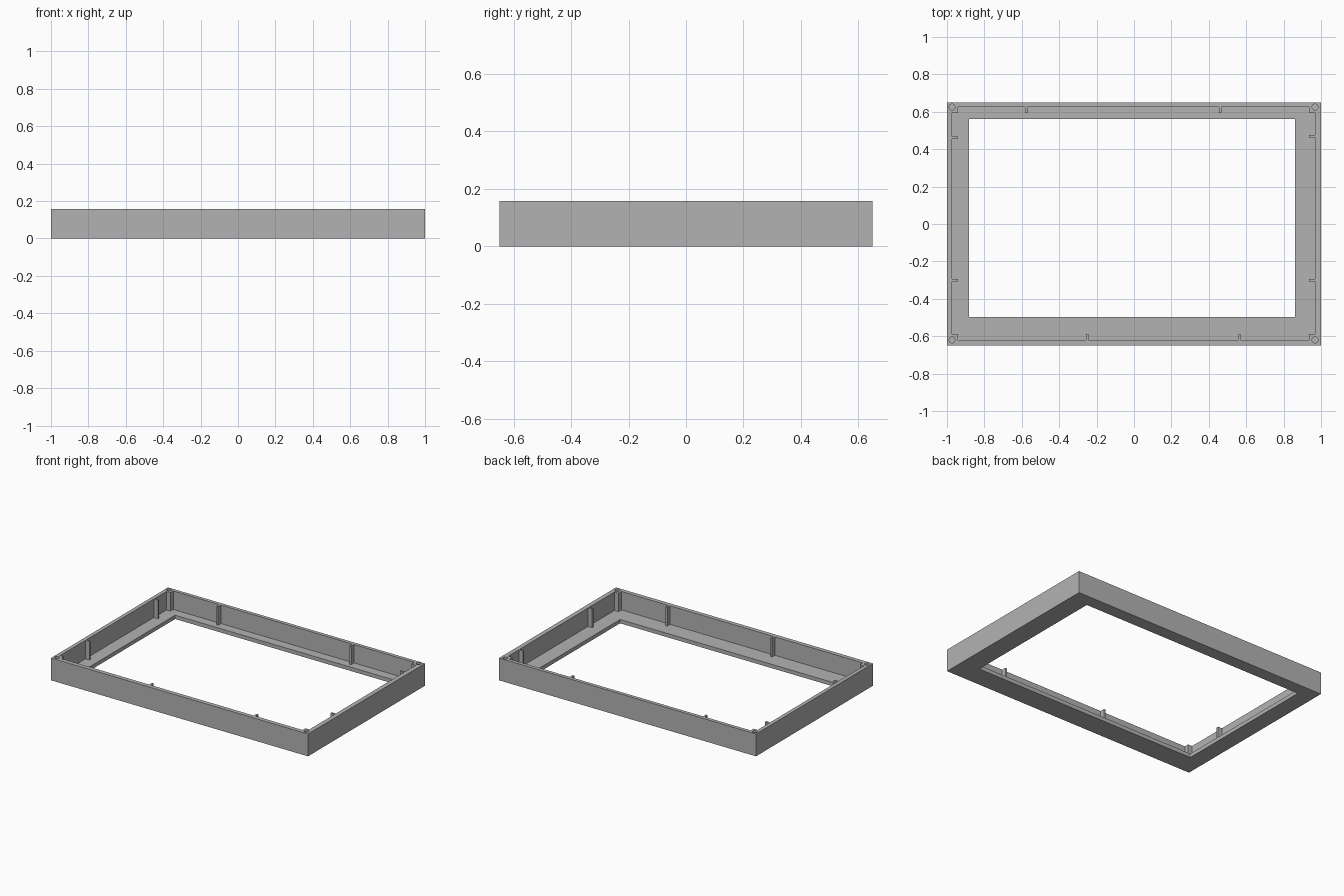
import bpy
import bmesh
from mathutils import Matrix, Vector

if "Cube" in bpy.data.objects:
    bpy.data.objects.remove(bpy.data.objects["Cube"], do_unlink=True)

grey = bpy.data.materials.new("light grey plastic")
grey.use_nodes = True
colour = (0.45, 0.45, 0.45, 1)
grey.diffuse_color = colour
grey.node_tree.nodes["Principled BSDF"].inputs["Base Color"].default_value = colour

HEIGHT, FLOOR = 0.157, 0.027
OUTER = (-1, 1, -0.65, 0.65)
INNER = (-0.973, 0.968, -0.62, 0.625)
OPENING = (-0.882, 0.861, -0.497, 0.561)
REACH = 0.032      # how far posts and ribs stand out from the wall
RIB = 0.013        # rib width


def finish(bm, name):
    bmesh.ops.recalc_face_normals(bm, faces=bm.faces)
    mesh = bpy.data.meshes.new(name)
    bm.to_mesh(mesh)
    bm.free()
    mesh.materials.append(grey)
    obj = bpy.data.objects.new(name, mesh)
    bpy.context.collection.objects.link(obj)
    return obj


def box(name, x0, x1, y0, y1, z0, z1):
    bm = bmesh.new()
    size = Vector((x1 - x0, y1 - y0, z1 - z0))
    centre = Vector((x0 + x1, y0 + y1, z0 + z1)) / 2
    bmesh.ops.create_cube(bm, size=1, matrix=Matrix.Translation(centre) @ Matrix.Diagonal(size).to_4x4())
    return finish(bm, name)


def cut(obj, cutter):
    mod = obj.modifiers.new("screw holes", "BOOLEAN")
    mod.operation = "DIFFERENCE"
    mod.solver = "EXACT"
    mod.object = cutter
    bpy.context.view_layer.objects.active = obj
    bpy.ops.object.modifier_apply(modifier=mod.name)


# Tray frame: closed L-shaped section carried around the rectangle
bm = bmesh.new()
section = [(OUTER, 0), (OUTER, HEIGHT), (INNER, HEIGHT),
           (INNER, FLOOR), (OPENING, FLOOR), (OPENING, 0)]
loops = []
for (x0, x1, y0, y1), z in section:
    loops.append([bm.verts.new((x, y, z)) for x, y in ((x0, y0), (x1, y0), (x1, y1), (x0, y1))])
for i, loop in enumerate(loops):
    other = loops[(i + 1) % len(loops)]
    for k in range(4):
        n = (k + 1) % 4
        bm.faces.new((loop[k], loop[n], other[n], other[k]))
frame = finish(bm, "tray_frame")

# Blind screw holes centred on the inner wall corners
left, right, front, back = INNER[1], INNER[0], INNER[2], INNER[3]
corners = {"front_left": (left, front), "front_right": (right, front),
           "back_left": (left, back), "back_right": (right, back)}
bm = bmesh.new()
for x, y in corners.values():
    bmesh.ops.create_cone(bm, cap_ends=True, segments=24, radius1=0.016, radius2=0.016, depth=0.2,
                          matrix=Matrix.Translation((x, y, 0.15)))
holes = finish(bm, "screw_hole_cutter")
holes.hide_render = True
cut(frame, holes)

# Corner screw posts
for name, (x, y) in corners.items():
    xi = x - REACH if x > 0 else x + REACH
    yi = y - REACH if y > 0 else y + REACH
    post = box(name + "_screw_post", min(x, xi), max(x, xi), min(y, yi), max(y, yi), FLOOR, HEIGHT)
    cut(post, holes)
bpy.data.objects.remove(holes, do_unlink=True)

# Stiffening ribs on the four walls
h = RIB / 2
for y in (0.46, -0.30):
    box("right_wall_rib", right, right + REACH, y - h, y + h, FLOOR, HEIGHT)
for y in (0.47, -0.30):
    box("left_wall_rib", left - REACH, left, y - h, y + h, FLOOR, HEIGHT)
for x in (-0.577, 0.46):
    box("back_wall_rib", x - h, x + h, back - REACH, back, FLOOR, HEIGHT)
for x in (-0.251, 0.564):
    box("front_wall_rib", x - h, x + h, front, front + REACH, FLOOR, HEIGHT)
